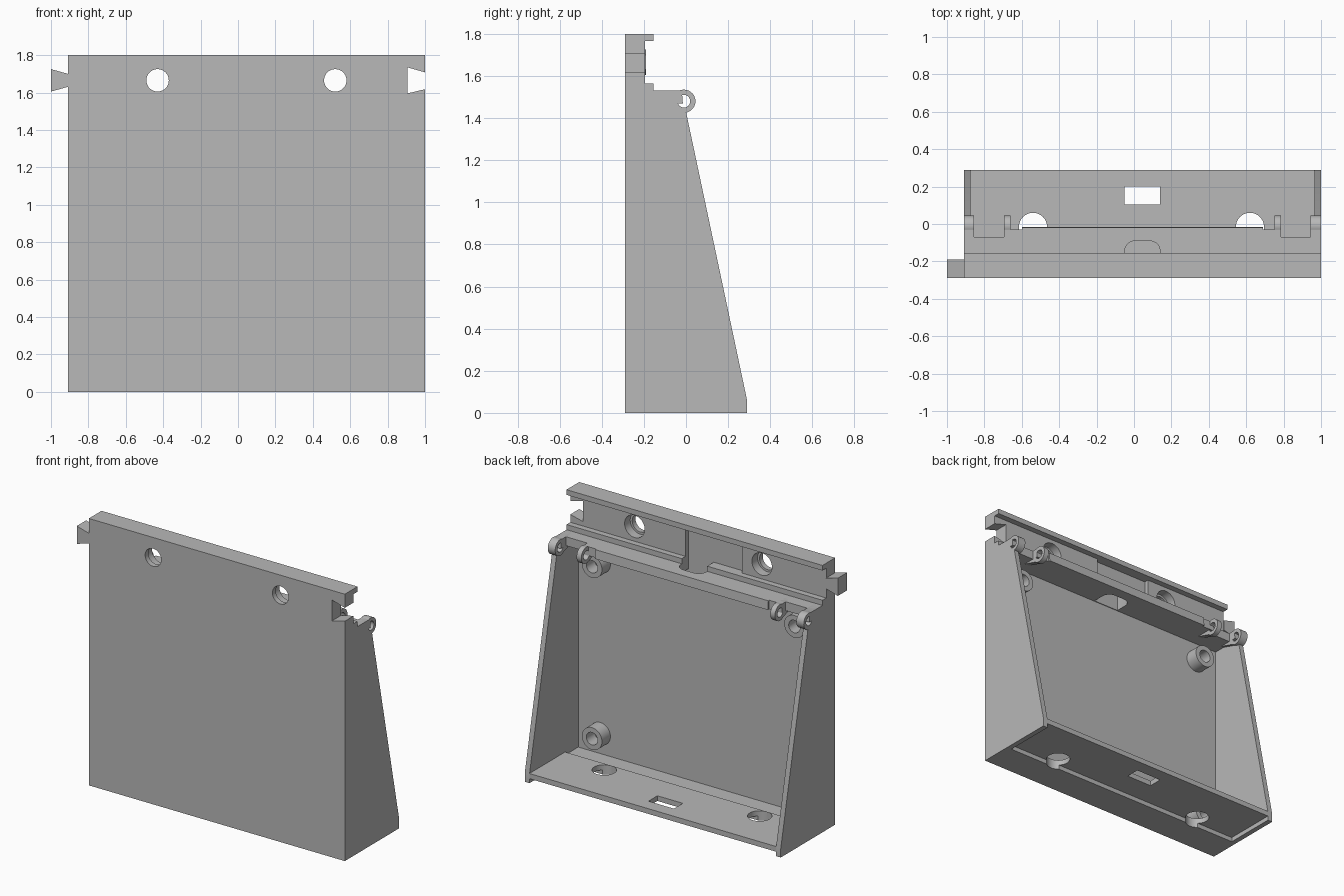
import bpy, bmesh, math
from mathutils import Vector

cube = bpy.data.objects.get("Cube")
if cube:
    bpy.data.objects.remove(cube, do_unlink=True)

grey = bpy.data.materials.new("plain grey")
grey.use_nodes = True
COLOUR = (0.48, 0.48, 0.48, 1)
grey.diffuse_color = COLOUR
grey.node_tree.nodes["Principled BSDF"].inputs["Base Color"].default_value = COLOUR

# Third coordinate is the extrusion axis; the profile uses the other two
PLACE = {"x": lambda a, b, t: (t, a, b),
         "y": lambda a, b, t: (a, t, b),
         "z": lambda a, b, t: (a, b, t)}


def prism(name, points, axis, start, end):
    """Extrude a closed profile along one axis."""
    bm = bmesh.new()
    place = PLACE[axis]
    face = bm.faces.new([bm.verts.new(place(a, b, start)) for a, b in points])
    new = bmesh.ops.extrude_face_region(bm, geom=[face])["geom"]
    shift = Vector(place(0, 0, end - start))
    bmesh.ops.translate(bm, vec=shift, verts=[v for v in new if isinstance(v, bmesh.types.BMVert)])
    bmesh.ops.recalc_face_normals(bm, faces=bm.faces)
    mesh = bpy.data.meshes.new(name)
    bm.to_mesh(mesh)
    bm.free()
    mesh.materials.append(grey)
    obj = bpy.data.objects.new(name, mesh)
    bpy.context.collection.objects.link(obj)
    return obj


def box(name, x, y, z):
    return prism(name, [(x[0], y[0]), (x[1], y[0]), (x[1], y[1]), (x[0], y[1])], "z", *z)


def disc(name, a, b, radius, axis, start, end, sides=40):
    ring = [(a + radius * math.cos(math.tau * i / sides),
             b + radius * math.sin(math.tau * i / sides)) for i in range(sides)]
    return prism(name, ring, axis, start, end)


def combine(obj, others, operation="DIFFERENCE"):
    for other in others:
        other.hide_render = True
        mod = obj.modifiers.new("combine", "BOOLEAN")
        mod.operation, mod.object, mod.solver = operation, other, "EXACT"
        bpy.context.view_layer.objects.active = obj
        bpy.ops.object.modifier_apply(modifier=mod.name)
        bpy.data.objects.remove(other, do_unlink=True)


LEFT, RIGHT, FRONT, BACK = 1.0, -0.91, -0.29, 0.29
MID = (LEFT + RIGHT) / 2
PLATE = -0.23
HINGE = (-0.01, 1.48)

# Front panel with the rail channel and hinge shelf in one profile
panel = prism("front_panel", [
    (FRONT, 0), (PLATE, 0), (PLATE, 1.47), (-0.015, 1.47), (-0.02, 1.53), (-0.155, 1.53),
    (-0.155, 1.565), (-0.195, 1.565), (-0.195, 1.765), (-0.155, 1.765),
    (-0.155, 1.8), (FRONT, 1.8)], "x", RIGHT, LEFT)

cutters = [box("channel_recess", (-0.28, 0.14), (-0.225, -0.1), (1.565, 1.765))]
for x in (-0.43, 0.52):
    cutters.append(disc("screw_hole", x, 1.665, 0.06, "y", -0.4, -0.1))
    cutters.append(disc("counterbore", x, 1.665, 0.075, "y", -0.255, -0.1))
# Dovetail socket
cutters.append(prism("socket", [(0.905, 1.595), (1.01, 1.62), (1.01, 1.705), (0.905, 1.735)],
                     "y", -0.4, -0.1))
# Rounded notch through the shelf
arc = [(MID + side * (0.04 + 0.055 * math.cos(t)), -0.145 + 0.055 * math.sin(t))
       for side, angles in ((1, (0, 0.4, 0.8, 1.2, 1.57)), (-1, (1.57, 1.2, 0.8, 0.4, 0)))
       for t in angles]
cutters.append(prism("shelf_notch", [(MID - 0.095, -0.225), (MID + 0.095, -0.225)] + arc,
                     "z", 1.4, 1.6))
# Clearance beside the hinge ears
for side in (-1, 1):
    for inner, outer, depth in ((0.74, 0.90, -0.07), (0.645, 0.75, -0.03)):
        xs = sorted((MID + side * inner, MID + side * outer))
        cutters.append(box("hinge_gap", xs, (depth, 0.2), (1.4, 1.6)))
combine(panel, cutters)

# Dovetail tab
prism("dovetail_tab", [(-1, 1.605), (RIGHT, 1.63), (RIGHT, 1.70), (-1, 1.725)],
      "y", FRONT, -0.19)

# Side walls and hinge ears, mirrored about the middle
parts = [panel]
for side, label in ((1, "left"), (-1, "right")):
    def span(inner, outer):
        return sorted((MID + side * inner, MID + side * outer))

    wall = prism(label + "_side_wall", [
        (FRONT, 0), (BACK, 0), (BACK, 0.06), (0, 1.43), (-0.02, 1.53), (-0.155, 1.53),
        (FRONT, 1.53)], "x", *span(0.92, 0.955))
    hole = disc("hinge_hole", *HINGE, 0.03, "x", *span(0.5, 1.2))
    combine(wall, [hole])
    parts.append(wall)
    for kind, inner, outer in (("outer", 0.90, 0.955), ("inner", 0.705, 0.74)):
        ear = disc(f"{label}_{kind}_hinge_ear", *HINGE, 0.055, "x", *span(inner, outer))
        arm = prism("arm", [(-0.15, 1.47), (-0.02, 1.43), (-0.01, 1.53), (-0.15, 1.53)],
                    "x", *span(inner, outer))
        combine(ear, [arm], "UNION")
        combine(ear, [disc("hinge_hole", *HINGE, 0.03, "x", *span(0.5, 1.2))])
        parts.append(ear)

    # Screw bosses inside the panel
    for z, place in ((0.18, "lower"), (1.34, "upper")):
        x = MID + side * 0.755
        boss = disc(f"{label}_{place}_boss", x, z, 0.075, "y", PLATE - 0.01, -0.14)
        combine(boss, [disc("boss_hole", x, z, 0.042, "y", PLATE + 0.001, 0)])
        parts.append(boss)

# Stepped floor, raised on its underside towards the back
floor = prism("floor", [
    (PLATE, 0), (-0.07, 0), (-0.07, 0.03), (BACK, 0.03), (BACK, 0.065),
    (-0.09, 0.065), (-0.09, 0.045), (PLATE, 0.045)], "x", RIGHT + 0.035, LEFT - 0.035)
combine(floor, [disc("cable_hole", x, -0.015, 0.075, "z", -0.1, 0.2) for x in (-0.54, 0.62)]
        + [box("slot", (-0.05, 0.14), (0.105, 0.2), (-0.1, 0.2))])
parts.append(floor)

# Smooth round walls, keep edges sharp
bpy.ops.object.select_all(action="DESELECT")
for part in parts:
    part.select_set(True)
bpy.context.view_layer.objects.active = panel
bpy.ops.object.shade_smooth_by_angle(angle=math.radians(30))
